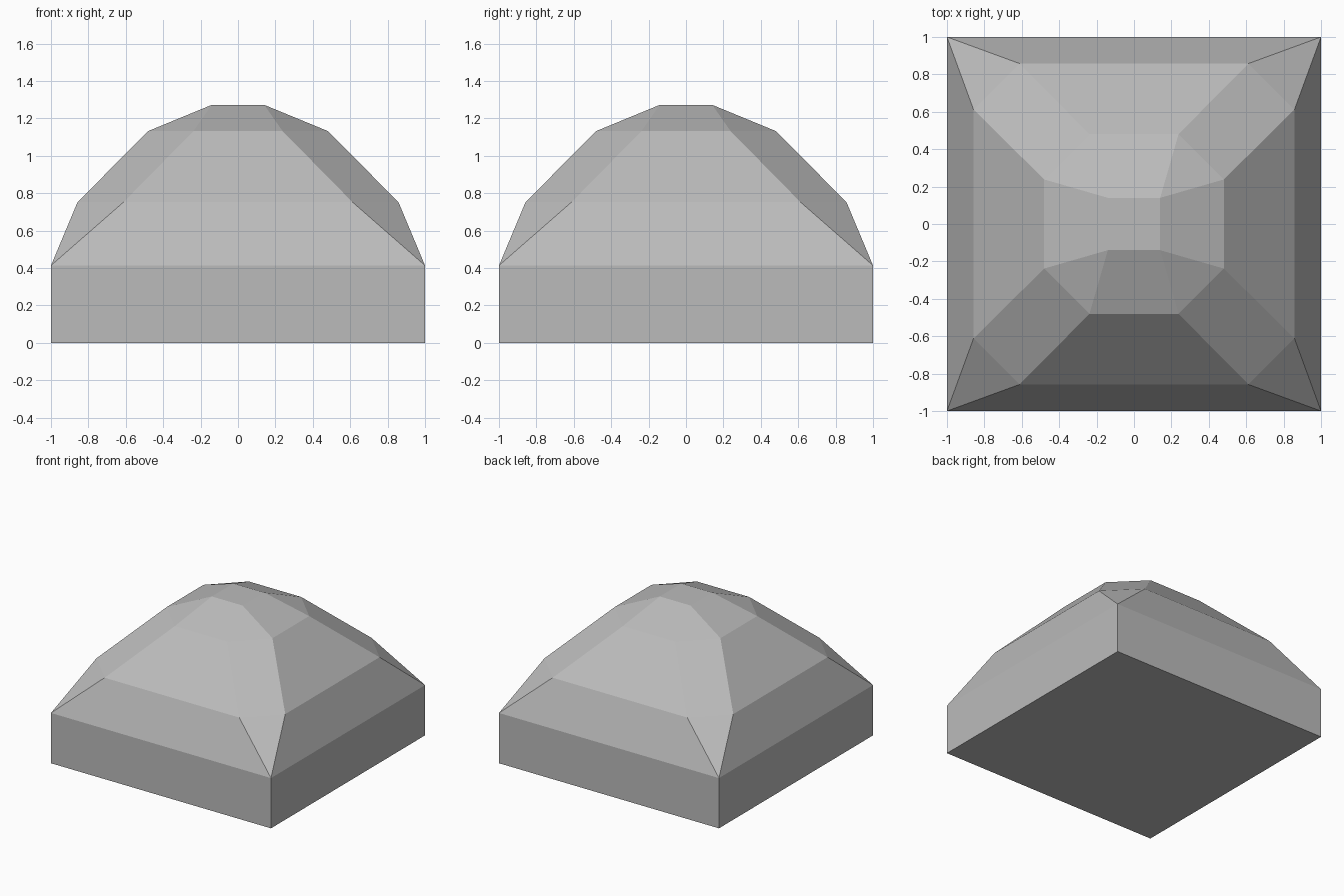
import bpy
import bmesh

cube = bpy.data.objects.get("Cube")
if cube:
    bpy.data.objects.remove(cube, do_unlink=True)

# One flat grey for the whole block
grey = bpy.data.materials.new("plain_grey")
grey.use_nodes = True
colour = (0.5, 0.5, 0.5, 1)
grey.diffuse_color = colour
grey.node_tree.nodes["Principled BSDF"].inputs["Base Color"].default_value = colour

# Levels: side distance, half length of the side, height.
# Equal distance and half length give a square, otherwise an octagon.
levels = [
    (1, 1, 0),
    (1, 1, 0.413),
    (0.858, 0.612, 0.752),
    (0.48, 0.238, 1.132),
    (0.14, 0.14, 1.272),
]


def add_ring(bm, d, h, z):
    outline = []
    x, y, u, v = d, -h, d, h
    for _ in range(4):
        outline += [(x, y, z), (u, v, z)]
        x, y, u, v = -y, x, -v, u
    return [bm.verts.new(p) for p in outline]


# Faceted dome on a square plinth, lofted through the levels
bm = bmesh.new()
rings = [add_ring(bm, *level) for level in levels]
for low, high in zip(rings, rings[1:]):
    for i in range(len(low)):
        j = (i + 1) % len(low)
        bm.faces.new((low[i], low[j], high[j], high[i]))
bm.faces.new(reversed(rings[0]))
bm.faces.new(rings[-1])

# Merge the doubled corners of the square levels
bmesh.ops.remove_doubles(bm, verts=bm.verts[:], dist=0.0001)
bmesh.ops.recalc_face_normals(bm, faces=bm.faces[:])

mesh = bpy.data.meshes.new("faceted_dome_block")
bm.to_mesh(mesh)
bm.free()
mesh.materials.append(grey)
block = bpy.data.objects.new("faceted_dome_block", mesh)
bpy.context.collection.objects.link(block)
